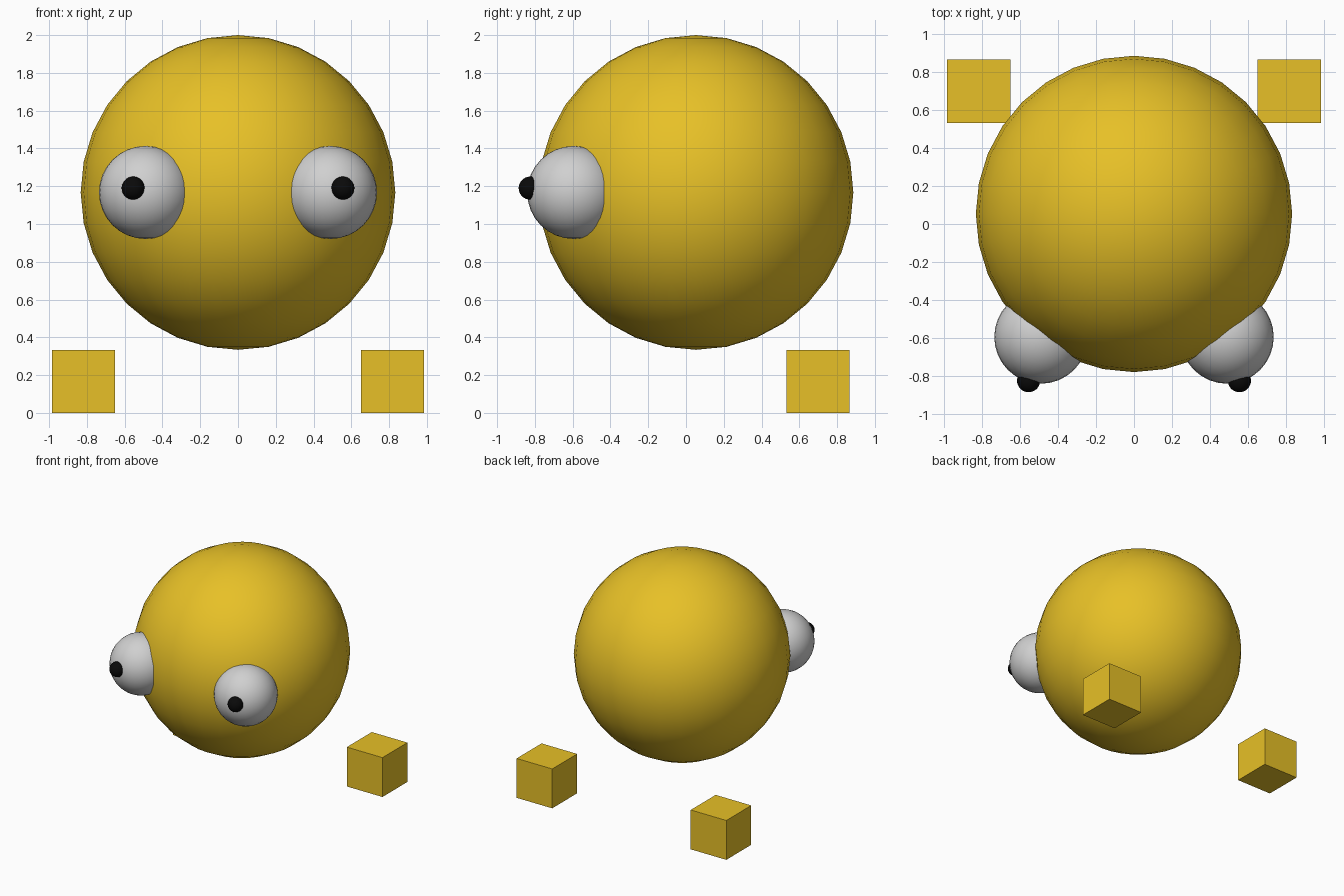
import bpy

if "Cube" in bpy.data.objects:
    bpy.data.objects.remove(bpy.data.objects["Cube"])


def material(name, color):
    m = bpy.data.materials.new(name)
    m.diffuse_color = (*color, 1)
    m.use_nodes = True
    m.node_tree.nodes["Principled BSDF"].inputs["Base Color"].default_value = m.diffuse_color
    return m


yellow = material("golden yellow", (0.80, 0.53, 0.02))
white = material("eye white", (0.63, 0.63, 0.63))
black = material("pupil black", (0.003, 0.003, 0.003))


def ball(name, center, radius, mat):
    bpy.ops.mesh.primitive_uv_sphere_add(segments=32, ring_count=16,
                                         radius=radius, location=center)
    ob = bpy.context.object
    ob.name = name
    ob.data.materials.append(mat)
    bpy.ops.object.shade_smooth()


# Round body
ball("body", (0, 0.053, 1.167), 0.833, yellow)

for side, s in (("left", -1), ("right", 1)):
    # Bulging eye with a small pupil
    ball(side + "_eye", (s * 0.49, -0.595, 1.167), 0.246, white)
    ball(side + "_pupil", (s * 0.555, -0.825, 1.19), 0.061, black)

    # Floating block foot
    bpy.ops.mesh.primitive_cube_add(size=0.334, location=(s * 0.817, 0.698, 0.167))
    foot = bpy.context.object
    foot.name = side + "_foot"
    foot.data.materials.append(yellow)
